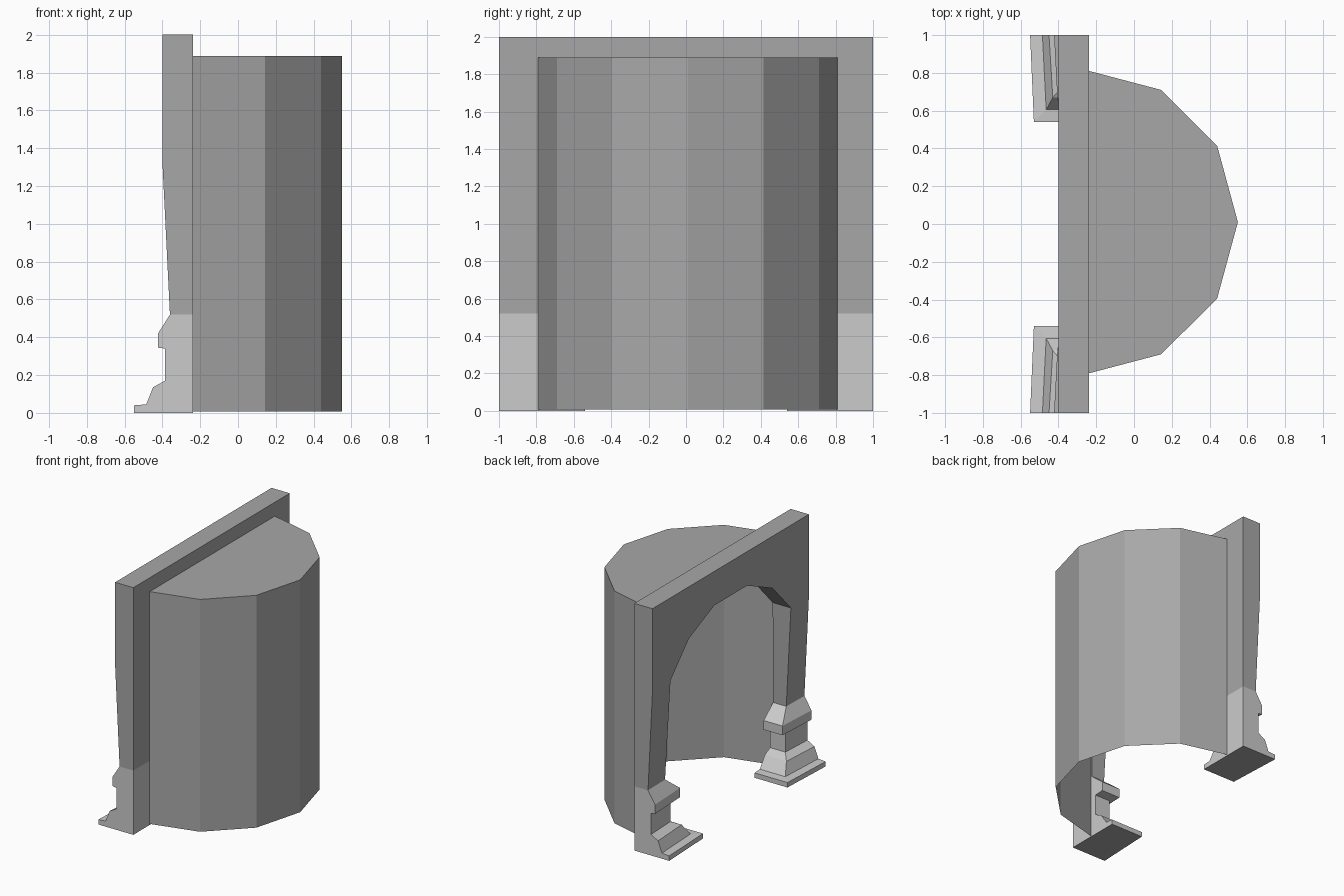
import bpy, bmesh

if "Cube" in bpy.data.objects:
    bpy.data.objects.remove(bpy.data.objects["Cube"])

BACK = -0.237     # rear plane of the wall
FRONT = -0.40     # front plane of the wall
SPRING = 1.33     # height where the arch starts


def grey(name, v):
    m = bpy.data.materials.new(name)
    m.diffuse_color = (v, v, v, 1)
    m.use_nodes = True
    m.node_tree.nodes["Principled BSDF"].inputs["Base Color"].default_value = m.diffuse_color
    return m


DARK = grey("dark_stone", 0.39)
LIGHT = grey("light_stone", 0.57)


def finish(bm, name):
    bmesh.ops.recalc_face_normals(bm, faces=bm.faces[:])
    me = bpy.data.meshes.new(name)
    bm.to_mesh(me)
    bm.free()
    me.materials.append(DARK)
    me.materials.append(LIGHT)
    ob = bpy.data.objects.new(name, me)
    bpy.context.collection.objects.link(ob)
    return ob


def bridge(bm, a, b, closed=False, mat=0):
    n = len(a)
    for i in range(n if closed else n - 1):
        j = (i + 1) % n
        bm.faces.new((a[i], a[j], b[j], b[i])).material_index = mat


# Column with lighter moulded base: (z, front x at outer end, front x at inner end, inner y)
levels = [
    (0.00, -0.55, -0.53, 0.54),
    (0.04, -0.55, -0.53, 0.54),
    (0.045, -0.485, -0.465, 0.605),
    (0.135, -0.45, -0.43, 0.67),
    (0.17, -0.387, -0.375, 0.735),
    (0.34, -0.387, -0.375, 0.735),
    (0.345, -0.423, -0.405, 0.655),
    (0.42, -0.423, -0.405, 0.655),
    (0.52, -0.36, -0.355, 0.775),
    (SPRING, FRONT, FRONT, 0.77),
]
bm = bmesh.new()
rings = []
for z, xo, xi, y in levels:
    pts = [(BACK, 1), (xo, 1), (xi, y), (BACK, y)]
    rings.append([bm.verts.new((px, py, z)) for px, py in pts])
for k, (a, b) in enumerate(zip(rings, rings[1:])):
    bridge(bm, a, b, True, 1 if k < len(rings) - 2 else 0)
bm.faces.new(rings[0])
columns = finish(bm, "columns")
mirror = columns.modifiers.new("mirror", 'MIRROR')
mirror.use_axis = (False, True, False)

# Arched upper wall, open underneath where it meets the columns
half = [(0.77, SPRING), (0.535, 1.58), (0.21, 1.725)]
arch = half + [(-y, z) for y, z in reversed(half)]
outer = [(-1, SPRING), (-1, 2), (1, 2), (1, SPRING)]
bm = bmesh.new()
sides = []
for x in (FRONT, BACK):
    inner_v = [bm.verts.new((x, y, z)) for y, z in arch]
    outer_v = [bm.verts.new((x, y, z)) for y, z in outer]
    bm.faces.new(inner_v + outer_v)
    sides.append((inner_v, outer_v))
bridge(bm, sides[0][0], sides[1][0])
bridge(bm, sides[0][1], sides[1][1])
finish(bm, "arch_wall")

# Faceted niche shell with a closed top and open bottom
plan = [(BACK, 0.81), (0.143, 0.71), (0.44, 0.415), (0.55, 0.01),
        (0.44, -0.395), (0.143, -0.69), (BACK, -0.79)]
bm = bmesh.new()
low = [bm.verts.new((x, y, 0.008)) for x, y in plan]
top = [bm.verts.new((x, y, 1.888)) for x, y in plan]
bridge(bm, low, top)
bm.faces.new(top)
finish(bm, "niche_shell")
